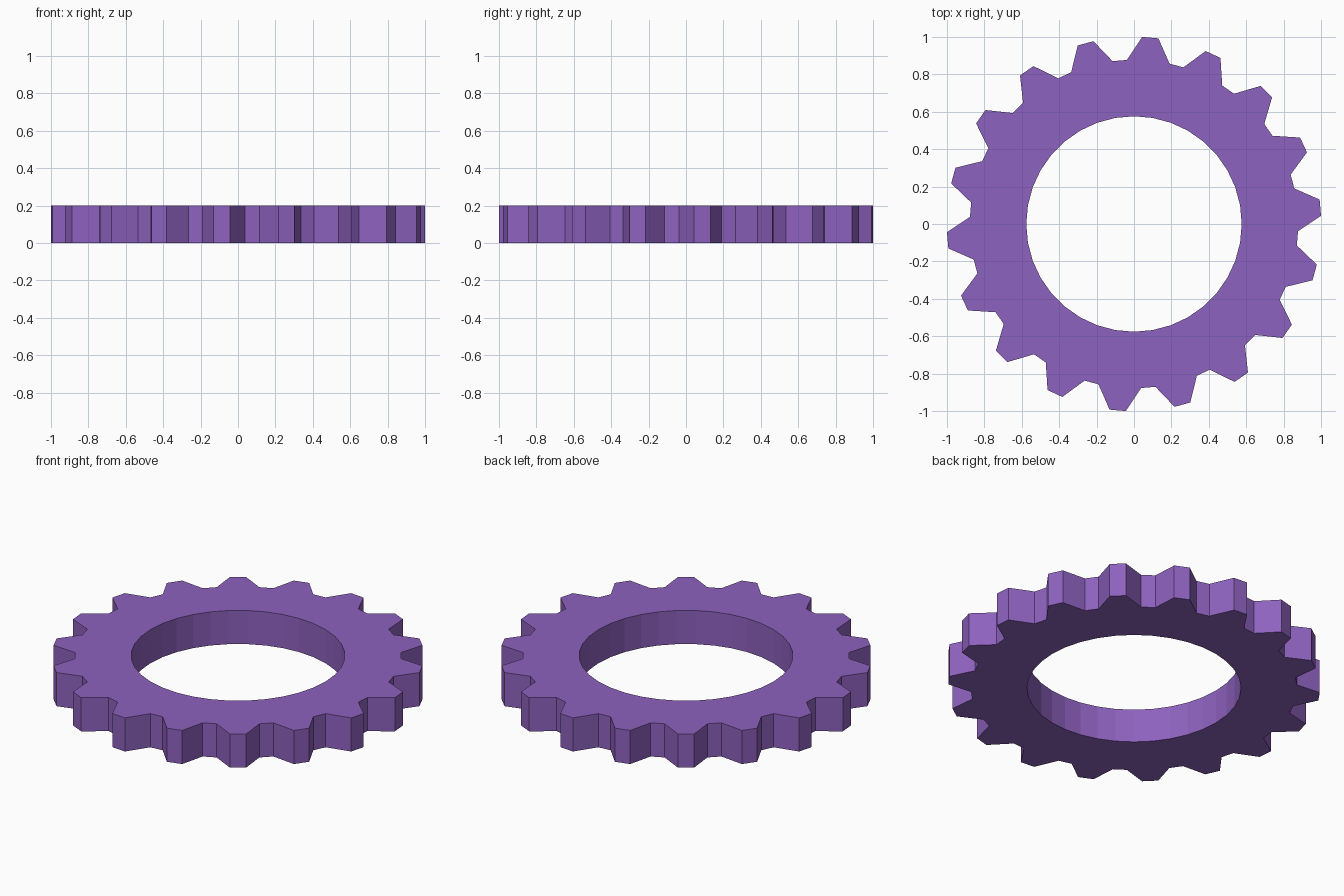
import bpy, bmesh, math

if "Cube" in bpy.data.objects:
    bpy.data.objects.remove(bpy.data.objects["Cube"])

TEETH, HEIGHT = 18, 0.2
TIP, ROOT, BORE = 1.001, 0.878, 0.576
OUT = TEETH * 4          # four profile points per tooth
INN = OUT // 2           # bore sides

bm = bmesh.new()


def ring(count, radius, start, z):
    step = 2 * math.pi / count
    return [bm.verts.new((radius(i) * math.cos(start + i * step),
                          radius(i) * math.sin(start + i * step), z))
            for i in range(count)]


def tooth_radius(i):
    return TIP if i % 4 < 2 else ROOT


# Toothed outline and round bore, bottom and top
start = math.radians(2.5)
out_b, out_t = (ring(OUT, tooth_radius, start, z) for z in (0, HEIGHT))
in_b, in_t = (ring(INN, lambda i: BORE, 0, z) for z in (0, HEIGHT))

# Tooth walls
for i in range(OUT):
    j = (i + 1) % OUT
    bm.faces.new((out_b[i], out_b[j], out_t[j], out_t[i]))

# Bore walls, top and bottom faces
for i in range(INN):
    j = (i + 1) % INN
    a, b, c = 2 * i, 2 * i + 1, (2 * i + 2) % OUT
    bm.faces.new((in_b[j], in_b[i], in_t[i], in_t[j]))
    bm.faces.new((in_t[i], out_t[a], out_t[b], out_t[c], in_t[j]))
    bm.faces.new((in_b[j], out_b[c], out_b[b], out_b[a], in_b[i]))

mesh = bpy.data.meshes.new("gear_ring")
bm.to_mesh(mesh)
bm.free()

purple = bpy.data.materials.new("purple")
purple.diffuse_color = (0.27, 0.122, 0.52, 1)
purple.use_nodes = True
purple.node_tree.nodes["Principled BSDF"].inputs["Base Color"].default_value = purple.diffuse_color
mesh.materials.append(purple)
bpy.context.collection.objects.link(bpy.data.objects.new("gear_ring", mesh))
